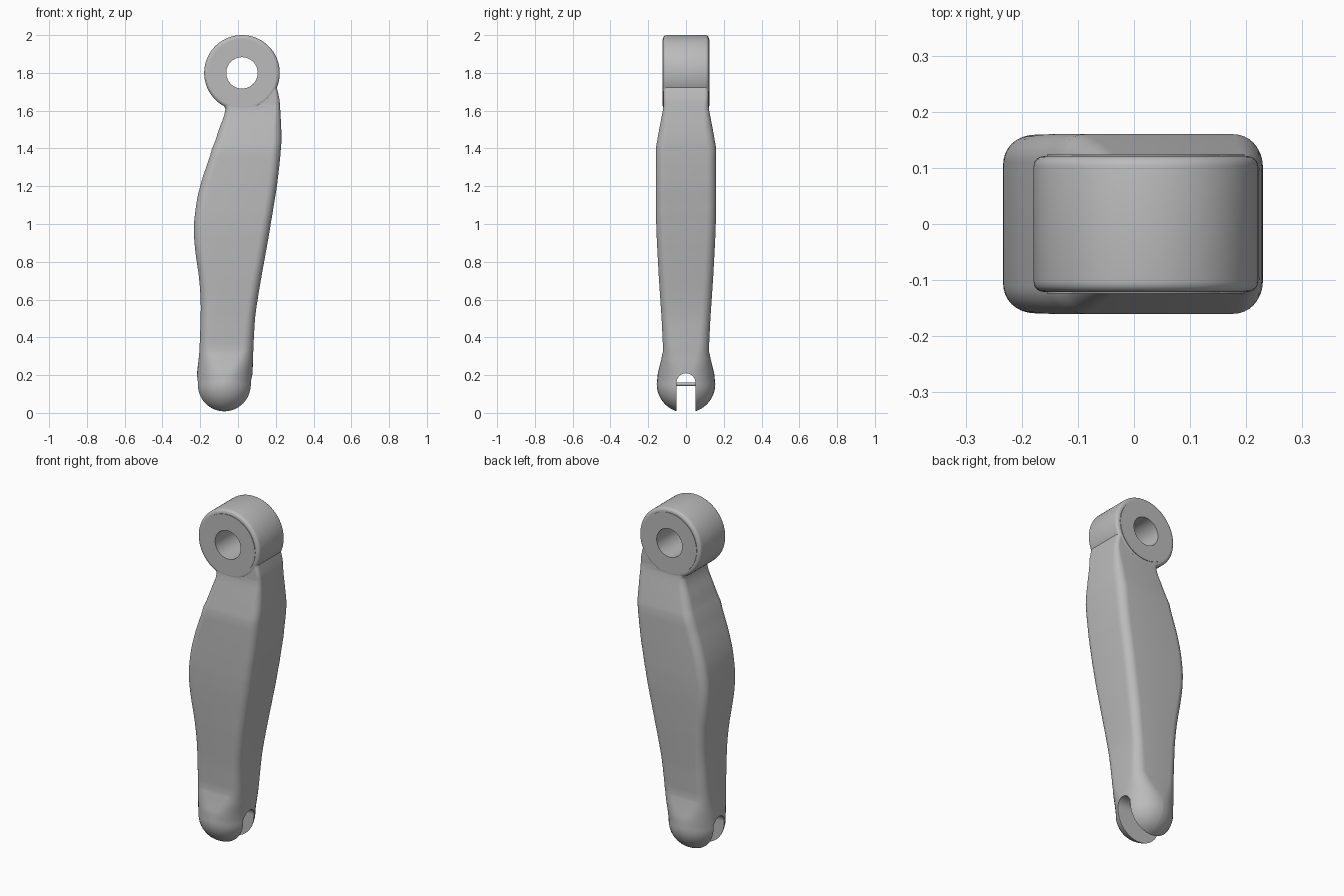
import bpy, bmesh, math
from mathutils import Matrix, Vector

if "Cube" in bpy.data.objects:
    bpy.data.objects.remove(bpy.data.objects["Cube"])

gray = bpy.data.materials.new("plain gray")
gray.use_nodes = True
gray.diffuse_color = (0.5, 0.5, 0.5, 1)
gray.node_tree.nodes["Principled BSDF"].inputs["Base Color"].default_value = (0.5, 0.5, 0.5, 1)


def to_object(name, bm):
    bmesh.ops.recalc_face_normals(bm, faces=bm.faces)
    mesh = bpy.data.meshes.new(name)
    bm.to_mesh(mesh)
    bm.free()
    obj = bpy.data.objects.new(name, mesh)
    mesh.materials.append(gray)
    bpy.context.collection.objects.link(obj)
    return obj


def cylinder(name, radius, length, center, axis="Y", rim=0.0, sides=64):
    bm = bmesh.new()
    turn = Matrix.Rotation(math.pi / 2, 4, "X" if axis == "Y" else "Y")
    bmesh.ops.create_cone(bm, cap_ends=True, segments=sides, radius1=radius, radius2=radius,
                          depth=length, matrix=Matrix.Translation(center) @ turn)
    if rim:
        edges = [e for e in bm.edges if any(len(f.verts) > 4 for f in e.link_faces)]
        bmesh.ops.bevel(bm, geom=edges, offset=rim, segments=4, profile=0.5, affect="EDGES")
    return to_object(name, bm)


def boolean(target, tool, operation):
    mod = target.modifiers.new(operation.lower(), "BOOLEAN")
    mod.operation, mod.object, mod.solver = operation, tool, "EXACT"
    bpy.context.view_layer.objects.active = target
    bpy.ops.object.modifier_apply(modifier=mod.name)
    bpy.data.objects.remove(tool)


def rounded_ring(bm, z, left, right, half_y, corner, steps=8):
    cx, hx = (left + right) / 2, (right - left) / 2
    corner = min(corner, hx * 0.999, half_y * 0.999)
    ring = []
    for quarter, (sx, sy) in enumerate([(1, 1), (-1, 1), (-1, -1), (1, -1)]):
        for i in range(steps + 1):
            a = (quarter + i / steps) * math.pi / 2
            ring.append(bm.verts.new((cx + sx * (hx - corner) + corner * math.cos(a),
                                      sy * (half_y - corner) + corner * math.sin(a), z)))
    return ring


def catmull(a, b, c, d, t):
    return b + 0.5 * t * (c - a + t * (2 * a - 5 * b + 4 * c - d + t * (3 * (b - c) + d - a)))


# Arm sections: height, left edge, right edge, half depth, corner radius
sections = [
    (0.153, -0.220, 0.075, 0.155, 0.15), (0.21, -0.217, 0.077, 0.149, 0.13),
    (0.27, -0.210, 0.079, 0.134, 0.09), (0.33, -0.204, 0.081, 0.121, 0.06),
    (0.50, -0.198, 0.090, 0.129, 0.05), (0.60, -0.198, 0.104, 0.136, 0.05),
    (0.72, -0.207, 0.124, 0.144, 0.05), (0.85, -0.225, 0.147, 0.151, 0.05),
    (0.95, -0.233, 0.165, 0.156, 0.05), (1.05, -0.228, 0.182, 0.159, 0.05),
    (1.20, -0.200, 0.206, 0.160, 0.05), (1.40, -0.137, 0.227, 0.160, 0.05),
    (1.50, -0.101, 0.229, 0.142, 0.045), (1.60, -0.068, 0.224, 0.123, 0.03),
    (1.63, -0.078, 0.222, 0.119, 0.025), (1.67, -0.110, 0.217, 0.119, 0.02),
    (1.75, -0.100, 0.200, 0.119, 0.02),
]

bm = bmesh.new()
rings = []
# Rounded lower tip
for i in range(1, 15):
    a = i / 15 * math.pi / 2
    s = math.sin(a)
    rings.append(rounded_ring(bm, 0.153 * (1 - math.cos(a)), -0.0725 - 0.1475 * s,
                              -0.0725 + 0.1475 * s, 0.155 * s, 0.15 * s))
# Shaft and neck
for k in range(len(sections) - 1):
    p, q = sections[k], sections[k + 1]
    before, after = sections[max(k - 1, 0)], sections[min(k + 2, len(sections) - 1)]
    for i in range(4):
        t = i / 4
        z, depth, corner = (p[j] + (q[j] - p[j]) * t for j in (0, 3, 4))
        left, right = (catmull(before[j], p[j], q[j], after[j], t) for j in (1, 2))
        rings.append(rounded_ring(bm, z, left, right, depth, corner))
rings.append(rounded_ring(bm, *sections[-1]))
for lower, upper in zip(rings, rings[1:]):
    for i in range(len(lower)):
        j = (i + 1) % len(lower)
        bm.faces.new((lower[i], lower[j], upper[j], upper[i]))
bm.faces.new(rings[0])
bm.faces.new(rings[-1])
arm = to_object("lever_arm", bm)

# Eye with raised faces and a through hole
eye_center = Vector((0.021, 0, 1.8))
boolean(arm, cylinder("eye", 0.2, 0.242, eye_center, rim=0.018, sides=96), "UNION")
boolean(arm, cylinder("eye_faces", 0.176, 0.248, eye_center, sides=96), "UNION")
boolean(arm, cylinder("eye_hole", 0.083, 1, eye_center), "DIFFERENCE")

# Round-topped slot through the tip
slot = bmesh.new()
bmesh.ops.create_cube(slot, size=1, matrix=Matrix.Translation((-0.07, 0, 0.03))
                      @ Matrix.Diagonal((1, 0.1, 0.26, 1)))
boolean(arm, to_object("slot", slot), "DIFFERENCE")
boolean(arm, cylinder("slot_top", 0.05, 1, (-0.07, 0, 0.16), axis="X", sides=48), "DIFFERENCE")

# Cross pin in the slot
pin = cylinder("slot_pin", 0.01, 0.12, (-0.07, 0, 0.152), sides=24)

for obj in (arm, pin):
    bpy.ops.object.select_all(action="DESELECT")
    obj.select_set(True)
    bpy.context.view_layer.objects.active = obj
    bpy.ops.object.shade_smooth_by_angle(angle=math.radians(32))
